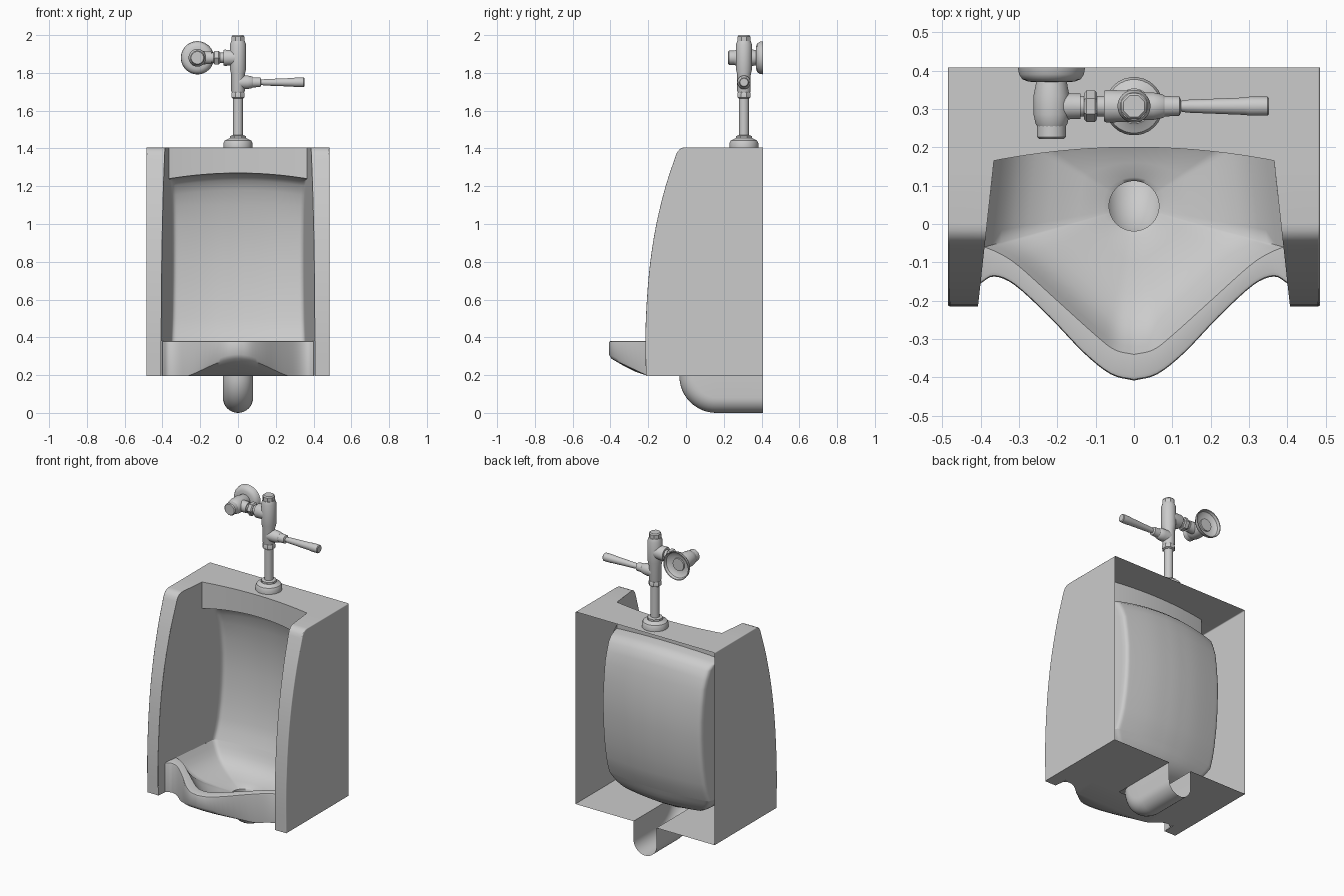
import bpy, bmesh, math
from mathutils import Vector, Matrix

if "Cube" in bpy.data.objects:
    bpy.data.objects.remove(bpy.data.objects["Cube"])


def finish(name, bm, facing=0, mirror=False, bevel=0, angle=35):
    bmesh.ops.remove_doubles(bm, verts=bm.verts, dist=0.0004)
    bmesh.ops.recalc_face_normals(bm, faces=bm.faces)
    if facing:  # +1 faces away from the body centre, -1 faces towards it
        c = Vector((0, 0.08, 0.8))
        s = sum(f.normal.dot(f.calc_center_median() - c) * f.calc_area() for f in bm.faces)
        if s * facing < 0:
            bmesh.ops.reverse_faces(bm, faces=bm.faces)
    me = bpy.data.meshes.new(name)
    bm.to_mesh(me)
    bm.free()
    ob = bpy.data.objects.new(name, me)
    bpy.context.collection.objects.link(ob)
    bpy.ops.object.select_all(action='DESELECT')
    ob.select_set(True)
    bpy.context.view_layer.objects.active = ob
    bpy.ops.object.shade_smooth_by_angle(angle=math.radians(angle))
    if mirror:
        ob.modifiers.new("Mirror", 'MIRROR').merge_threshold = 0.001
    if bevel:
        b = ob.modifiers.new("Bevel", 'BEVEL')
        b.width, b.segments, b.angle_limit = bevel, 3, math.radians(50)
        b.harden_normals = True
    return ob


def grid(bm, rows, closed=False):
    vs = [[bm.verts.new(p) for p in r] for r in rows]
    n = len(rows[0])
    for a, b in zip(vs, vs[1:]):
        for i in range(n if closed else n - 1):
            j = (i + 1) % n
            bm.faces.new((a[i], a[j], b[j], b[i]))
    return vs


def curve(pts, n=4):
    P = [Vector(p) for p in pts]
    P = [2 * P[0] - P[1]] + P + [2 * P[-1] - P[-2]]
    out = []
    for i in range(1, len(P) - 2):
        a, b, c, d = P[i - 1:i + 3]
        for k in range(n):
            t = k / n
            out.append(0.5 * (2 * b + (c - a) * t + (2 * a - 5 * b + 4 * c - d) * t * t
                              + (3 * b - a - 3 * c + d) * t ** 3))
    return out + [P[-2]]


def lathe(name, prof, loc, axis='Z', n=28, cap=True):
    bm = bmesh.new()
    vs = grid(bm, [[(r * math.cos(2 * math.pi * (i + .5) / n), r * math.sin(2 * math.pi * (i + .5) / n), h)
                    for i in range(n)] for r, h in prof], True)
    if cap:
        bm.faces.new(vs[0])
        bm.faces.new(vs[-1])
    rot = {'Z': Matrix(), 'X': Matrix.Rotation(math.pi / 2, 4, 'Y'),
           'Y': Matrix.Rotation(-math.pi / 2, 4, 'X')}[axis]
    bm.transform(Matrix.Translation(loc) @ rot)
    return finish(name, bm)


W, BACK, BOT, TOP = 0.485, 0.408, 0.195, 1.406
# side profile of the front edge (y, z)
PROF = curve([(-.212, BOT), (-.215, .4), (-.207, .6), (-.189, .8), (-.157, 1.0), (-.108, 1.2), (-.055, 1.36)], 3)
PROF += [Vector(p) for p in ((-.047, 1.38), (-.033, 1.396), (-.017, 1.404), (0, TOP))]


def front_y(z):
    for a, b in zip(PROF, PROF[1:]):
        if z <= b.y + 1e-6:
            return a.x + (b.x - a.x) * (z - a.y) / (b.y - a.y)
    return 0


def wall_x(y):
    return 0.383 - 0.11 * y


# plan of the cavity's back wall at its deepest, and of the shallower top lip
FULL = curve([(wall_x(.29), .29), (.347, .322), (.335, .343), (.3, .352), (.15, .373), (0, .38)])
LIP = [Vector((.365 * p.x / FULL[0].x, .2 - .035 * (p.x / FULL[0].x) ** 2)) for p in FULL]


def plan(y0, d, n=8):
    back = [f.lerp(l, d) for f, l in zip(FULL, LIP)]
    ys = [y0 + (back[0].y - y0) * i / n for i in range(n)]
    return [Vector((wall_x(y), y)) for y in ys], back


# outer shell: side, front flange and top, open at the back
bm = bmesh.new()
bm.faces.new([bm.verts.new((W, p.x, p.y)) for p in PROF + [Vector((.165, TOP)), Vector((BACK, TOP)), Vector((BACK, BOT))]])
strip = PROF + [Vector((.165, TOP))]
grid(bm, [[(W, p.x, p.y) for p in strip], [(wall_x(p.x), p.x, p.y) for p in strip]])
cols = [Vector((W, .165))] + LIP
grid(bm, [[(p.x, p.y, TOP) for p in cols], [(p.x, BACK, TOP) for p in cols]])
finish("outer_shell", bm, 1, True, 0.006)

# cavity walls, barrel-shaped at the back, with the overhanging lip at the top
bm = bmesh.new()
rows = []
for z, d in ((.38, .42), (.44, .28), (.5, .19), (.6, .09), (.7, .03), (.8, 0), (.9, 0), (1, .05), (1.1, .13), (1.18, .24),
             (1.23, .36), (1.255, .52), (1.265, .7), (1.27, 1), (1.32, 1), (1.36, 1), (1.38, 1), (1.396, 1), (1.404, 1), (TOP, 1)):
    side, back = plan(front_y(z), d)
    drop = .03 if 1.15 < z < 1.3 else 0
    rows.append([(p.x, p.y, z) for p in side] + [(p.x, p.y, z - drop * (p.x / .365) ** 2) for p in back])
grid(bm, rows)
finish("cavity_wall", bm, -1, True, 0, 40)

# front rim curves in plan, from the centre to the side
RIM_IN = curve([(0, -.34), (.05, -.328), (.1, -.29), (.2, -.2), (.3, -.11), (.35, -.077), (wall_x(-.06), -.06)])
RIM_OUT = curve([(0, -.408), (.06, -.392), (.13, -.337), (.22, -.243), (.31, -.16), (.365, -.137), (wall_x(-.155), -.155)])

# basin floor running down to the drain
bm = bmesh.new()
side, back = plan(-.06, .42)
ring = RIM_IN[:-1] + side + back
hole = []
for p in ring:
    a = math.atan2(p.y - .047, p.x)
    hole.append(Vector((.065 * math.cos(a), .047 + .065 * math.sin(a))))
rows = [[(*p.lerp(h, f), z) for p, h in zip(ring, hole)] for f, z in
        ((0, .38), (.06, .35), (.13, .32), (.22, .293), (.34, .27), (.5, .25), (.75, .232), (.95, .222), (1, .215), (1, .195))]
grid(bm, rows)
finish("basin", bm, -1, True, 0, 55)

# projecting front lip with its curved underside
bm = bmesh.new()


def under(p, t):  # point on the underside, t = 0 at the front face, 1 at the flat bottom
    y1 = max(p.y + .015, -.2)
    h = max(0, (-.2 - p.y) / .208) * .1
    return (p.x, p.y + (y1 - p.y) * t, BOT + h * (1 - t) ** 1.3)


rows = [[(*p, .38) for p in RIM_IN],
        [(p.x, p.y + .012, .381) for p in RIM_OUT],
        [(p.x, p.y + .003, .378) for p in RIM_OUT],
        [(*p, .37) for p in RIM_OUT],
        [(p.x, p.y, under(p, 0)[2] + .015) for p in RIM_OUT],
        [under(p, .06) for p in RIM_OUT],
        [under(p, .35) for p in RIM_OUT],
        [under(p, .7) for p in RIM_OUT],
        [under(p, 1) for p in RIM_OUT],
        [(p.x, -.035, BOT) for p in RIM_OUT]]
grid(bm, rows)
ys = (-.212, -.155, -.06)
grid(bm, [[(wall_x(y), y, z) for y in ys] for z in (BOT, .38)])
finish("front_lip", bm, 1, True, 0, 40)

# bottom plate with the slot for the drain trough
bm = bmesh.new()
grid(bm, [[(.08, -.035, BOT), (.395, -.035, BOT), (W, -.035, BOT)],
          [(.08, BACK, BOT), (.395, BACK, BOT), (W, BACK, BOT)]])
grid(bm, [[(wall_x(-.212), -.212, BOT), (W, -.212, BOT)], [(.395, -.035, BOT), (W, -.035, BOT)]])
finish("bottom_plate", bm, 1, True)

# drain trough: half-round elbow running out to the back
bm = bmesh.new()
sec = [(.08 * math.sin(f), BOT - .08 + .08 * math.cos(f)) for f in [math.pi / 2 * i / 8 for i in range(9)]] + [(.08, 0)]
rows = [[(x, .16 - r * math.cos(a), BOT - r * math.sin(a)) for x, r in sec]
        for a in [math.pi / 2 * i / 12 for i in range(13)]]
rows.append([(x, BACK, BOT - r) for x, r in sec])
grid(bm, rows)
finish("drain_trough", bm, 1, True, 0, 50)

# flush valve: upright supply pipe and body
VY = .307
lathe("inlet_collar", [(.076, TOP), (.076, 1.43), (.07, 1.442), (.052, 1.45), (.045, 1.455)], (0, VY, 0), cap=False)
lathe("collar_nut", [(.045, 1.45), (.045, 1.466), (.03, 1.47)], (0, VY, 0), n=8)
lathe("supply_pipe", [(.026, 1.45), (.026, 1.7)], (0, VY, 0))
lathe("pipe_nut", [(.03, 1.665), (.038, 1.67), (.038, 1.69), (.033, 1.7)], (0, VY, 0), n=8)
lathe("valve_body", [(.033, 1.695), (.036, 1.705), (.036, 1.79), (.043, 1.82), (.043, 1.95), (.036, 1.968), (.03, 1.97)], (0, VY, 0))
lathe("valve_cap", [(.036, 1.965), (.036, 1.993), (.03, 2.0)], (0, VY, 0), n=8)

# lever handle on the right
lathe("handle_socket", [(.036, 0), (.036, .05), (.031, .075), (.027, .08), (.025, .118), (.018, .122)], (0, VY, 1.75), 'X')
lathe("lever_handle", [(.013, .115), (.017, .14), (.023, .29), (.025, .3), (.025, .348), (.021, .352)], (0, VY, 1.75), 'X', 20)

# side connector and stop valve on the left
SX, SZ = -.215, 1.88
lathe("side_outlet", [(.04, -.078), (.043, -.07), (.04, 0)], (0, VY, SZ), 'X')
lathe("connector_pipe", [(.027, -.2), (.027, -.05)], (0, VY, SZ), 'X')
lathe("connector_nut", [(.034, -.13), (.041, -.124), (.041, -.102), (.034, -.096)], (0, VY, SZ), 'X', 6)
lathe("stop_outlet", [(.038, -.215), (.034, -.165), (.033, -.14)], (0, VY, SZ), 'X')
lathe("stop_body", [(.035, .25), (.042, .262), (.047, .285), (.047, .335), (.042, .36), (.038, .385)], (SX, 0, SZ), 'Y')
lathe("stop_cap", [(.033, .222), (.038, .227), (.038, .258)], (SX, 0, SZ), 'Y', 20)
# dished wall flange, hollow at the back
lathe("wall_flange", [(.038, .37), (.06, .371), (.076, .377), (.085, .39), (.088, .408), (.083, .407), (.078, .392), (.06, .379), (.038, .377)],
      (SX, 0, SZ), 'Y', 32, False)
